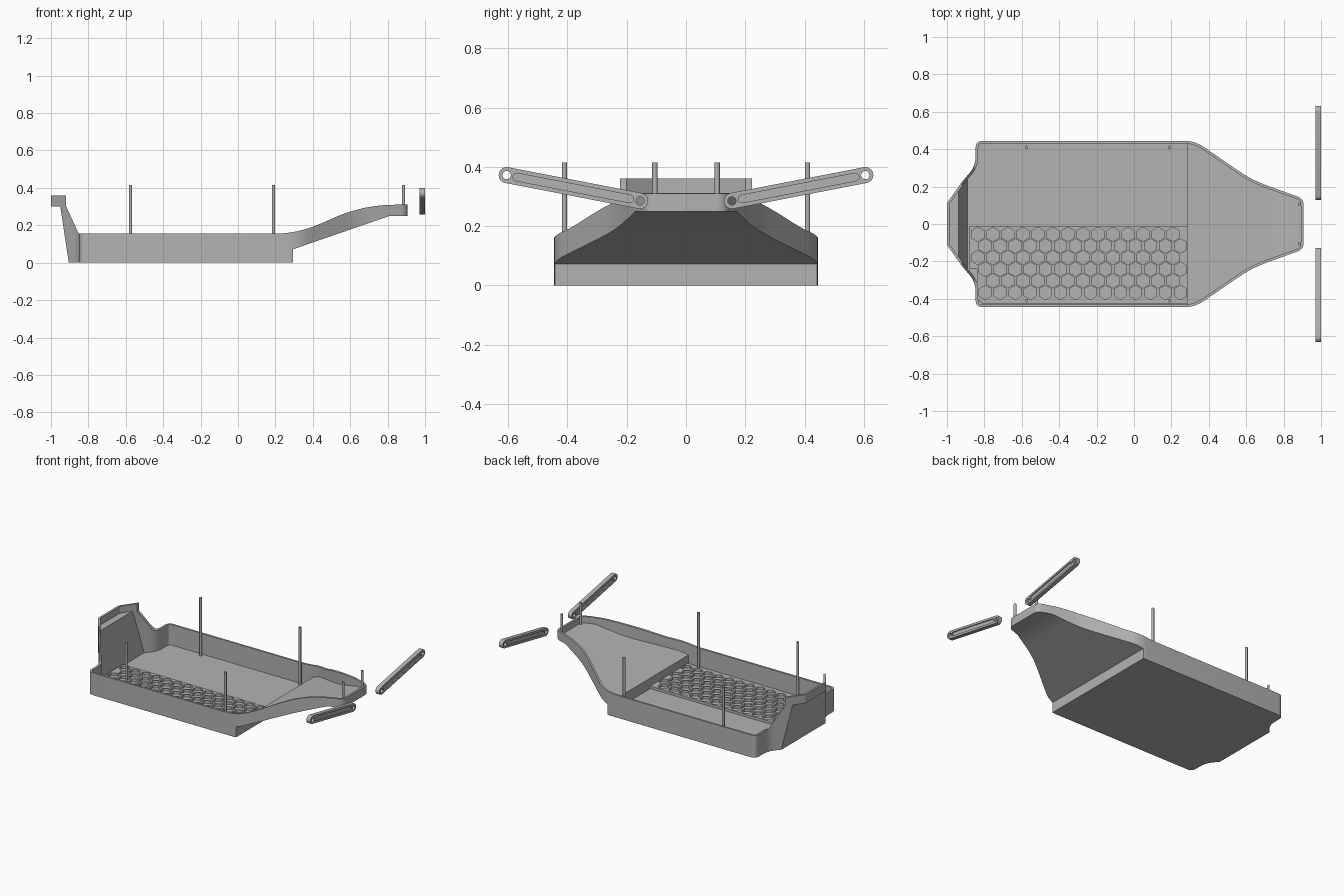
import bpy, bmesh, math
from mathutils import Vector, Matrix

if "Cube" in bpy.data.objects:
    bpy.data.objects.remove(bpy.data.objects["Cube"])

grey = bpy.data.materials.new("matte grey")
grey.use_nodes = True
COLOUR = (0.45, 0.45, 0.45, 1)
grey.diffuse_color = COLOUR
grey.node_tree.nodes["Principled BSDF"].inputs["Base Color"].default_value = COLOUR


def rounded(corners, steps=6):
    """Outline from (u, v, radius) corners, each rounded by a small curve."""
    out = []
    for i, (u, v, r) in enumerate(corners):
        p = Vector((u, v))
        if r == 0:
            out.append(p)
            continue
        a = Vector(corners[i - 1][:2]) - p
        b = Vector(corners[(i + 1) % len(corners)][:2]) - p
        a, b = p + a.normalized() * r, p + b.normalized() * r
        for k in range(steps + 1):
            t = k / steps
            out.append(a * (1 - t) ** 2 + p * 2 * t * (1 - t) + b * t * t)
    return out


def inset(outline, d):
    """Offset a counter-clockwise outline inwards by d."""
    out = []
    for i, p in enumerate(outline):
        a = (p - outline[i - 1]).normalized()
        b = (outline[(i + 1) % len(outline)] - p).normalized()
        na, nb = Vector((-a.y, a.x)), Vector((-b.y, b.x))
        out.append(p + (na + nb) * d / (1 + na.dot(nb)))
    return out


def prism(name, outlines, lo, hi, axis="Z"):
    """Extrude outlines along Z, or along Y with the outline in x and z."""
    bm = bmesh.new()
    for outline in outlines:
        rings = []
        for h in (lo, hi):
            rings.append([bm.verts.new((p[0], p[1], h) if axis == "Z" else (p[0], h, p[1]))
                          for p in outline])
        bm.faces.new(rings[0])
        bm.faces.new(rings[1])
        n = len(outline)
        for i in range(n):
            j = (i + 1) % n
            bm.faces.new((rings[0][i], rings[0][j], rings[1][j], rings[1][i]))
    bmesh.ops.recalc_face_normals(bm, faces=bm.faces)
    mesh = bpy.data.meshes.new(name)
    bm.to_mesh(mesh)
    bm.free()
    mesh.materials.append(grey)
    ob = bpy.data.objects.new(name, mesh)
    bpy.context.scene.collection.objects.link(ob)
    return ob


def boolean(ob, cutter, operation):
    """Apply a boolean and remove the cutter."""
    cutter.hide_render = True
    mod = ob.modifiers.new("cut", "BOOLEAN")
    mod.operation, mod.object, mod.solver = operation, cutter, "EXACT"
    dg = bpy.context.evaluated_depsgraph_get()
    dg.update()
    mesh = bpy.data.meshes.new_from_object(ob.evaluated_get(dg))
    ob.modifiers.clear()
    ob.data = mesh
    bpy.data.objects.remove(cutter)


def circle(u, v, r, n=24, turn=0.0):
    return [Vector((u + r * math.cos(turn + math.tau * k / n),
                    v + r * math.sin(turn + math.tau * k / n))) for k in range(n)]


def capsule(length, r, start=0.0, n=12):
    """Rounded bar outline along u."""
    arc = [math.pi * (k / n - 0.5) for k in range(n + 1)]
    return ([Vector((length + r * math.cos(a), r * math.sin(a))) for a in arc] +
            [Vector((start - r * math.cos(a), -r * math.sin(a))) for a in arc])


# Tub: plan outline crossed with side profile, then hollowed
half = [(0.907, 0.135, 0.035), (0.63, 0.235, 0.09), (0.325, 0.445, 0.06),
        (-0.847, 0.445, 0.04), (-0.847, 0.31, 0.05), (-0.92, 0.225, 0.04), (-1.0, 0.112, 0.01)]
plan = rounded(half + [(x, -y, r) for x, y, r in reversed(half)])
side = rounded([(-0.905, 0, 0), (0.295, 0, 0), (0.295, 0.072, 0), (0.81, 0.25, 0),
                (1.1, 0.25, 0), (1.1, 0.31, 0), (0.67, 0.31, 0.17), (0.32, 0.155, 0.13),
                (-0.852, 0.155, 0.01), (-0.92, 0.305, 0), (-0.92, 0.36, 0),
                (-1.1, 0.36, 0), (-1.1, 0.3, 0), (-0.95, 0.3, 0)])
hollow = [(-0.89, 0.012), (0.283, 0.012), (0.283, 0.085), (0.81, 0.265), (1.2, 0.265),
          (1.2, 0.6), (-1.2, 0.6), (-1.2, 0.312), (-0.937, 0.312)]
tub = prism("chassis_tub", [plan], -0.1, 0.5)
boolean(tub, prism("side_cutter", [side], -0.7, 0.7, "Y"), "INTERSECT")
cavity = prism("cavity_cutter", [inset(plan, 0.014)], -0.2, 0.55)
boolean(cavity, prism("floor_cutter", [hollow], -0.8, 0.8, "Y"), "INTERSECT")
boolean(tub, cavity, "DIFFERENCE")

# Honeycomb tray covering one half of the floor
tray = prism("honeycomb_tray", [[(-0.88, -0.24), (-0.84, -0.24), (-0.84, -0.40), (-0.81, -0.425),
                                 (0.284, -0.425), (0.284, -0.01), (-0.88, -0.01)]], 0.006, 0.03)
cells = []
for row in range(6):
    for col in range(14):
        x, y = -0.835 + 0.0803 * (col + 0.5 * (row % 2)), -0.055 - 0.0622 * row
        if row < 4 or x > -0.82:
            cells.append(circle(x, y, 0.038, 6, math.pi / 6))
boolean(tray, prism("cell_cutter", cells, -0.1, 0.1), "DIFFERENCE")

# Body posts and suspension arms, both sides
smooth = [tub]
for name, s in (("left", 1), ("right", -1)):
    for place, x, y, foot in (("rear", -0.575, 0.41, 0.008), ("middle", 0.19, 0.41, 0.008),
                              ("front", 0.885, 0.105, 0.26)):
        smooth.append(prism(f"{place}_{name}_post", [circle(x, s * y, 0.009, 16)], foot, 0.415))

    inner, outer = Vector((s * 0.155, 0.285)), Vector((s * 0.605, 0.372))
    reach = (outer - inner).length
    arm = prism(f"{name}_suspension_arm", [capsule(reach, 0.027)], -0.015, 0.015)
    holes = [circle(0, 0, 0.014), circle(reach, 0, 0.014)]
    boolean(arm, prism("hole_cutter", holes, -0.1, 0.1), "DIFFERENCE")
    for lo, hi in ((0.007, 0.1), (-0.1, -0.007)):
        groove = capsule(reach - 0.035, 0.013, 0.035)
        boolean(arm, prism("groove_cutter", [groove], lo, hi), "DIFFERENCE")
    d = (outer - inner).normalized()
    along = Vector((0, d.x, d.y))
    across = Vector((1, 0, 0)).cross(along)
    turn = Matrix((along, across, (1, 0, 0))).transposed().to_4x4()
    arm.data.transform(Matrix.Translation((0.985, inner.x, inner.y)) @ turn)
    smooth.append(arm)

# Smooth curved walls, keep hard edges
bpy.ops.object.select_all(action="DESELECT")
for ob in smooth:
    ob.select_set(True)
bpy.context.view_layer.objects.active = tub
bpy.ops.object.shade_smooth_by_angle(angle=math.radians(25))
